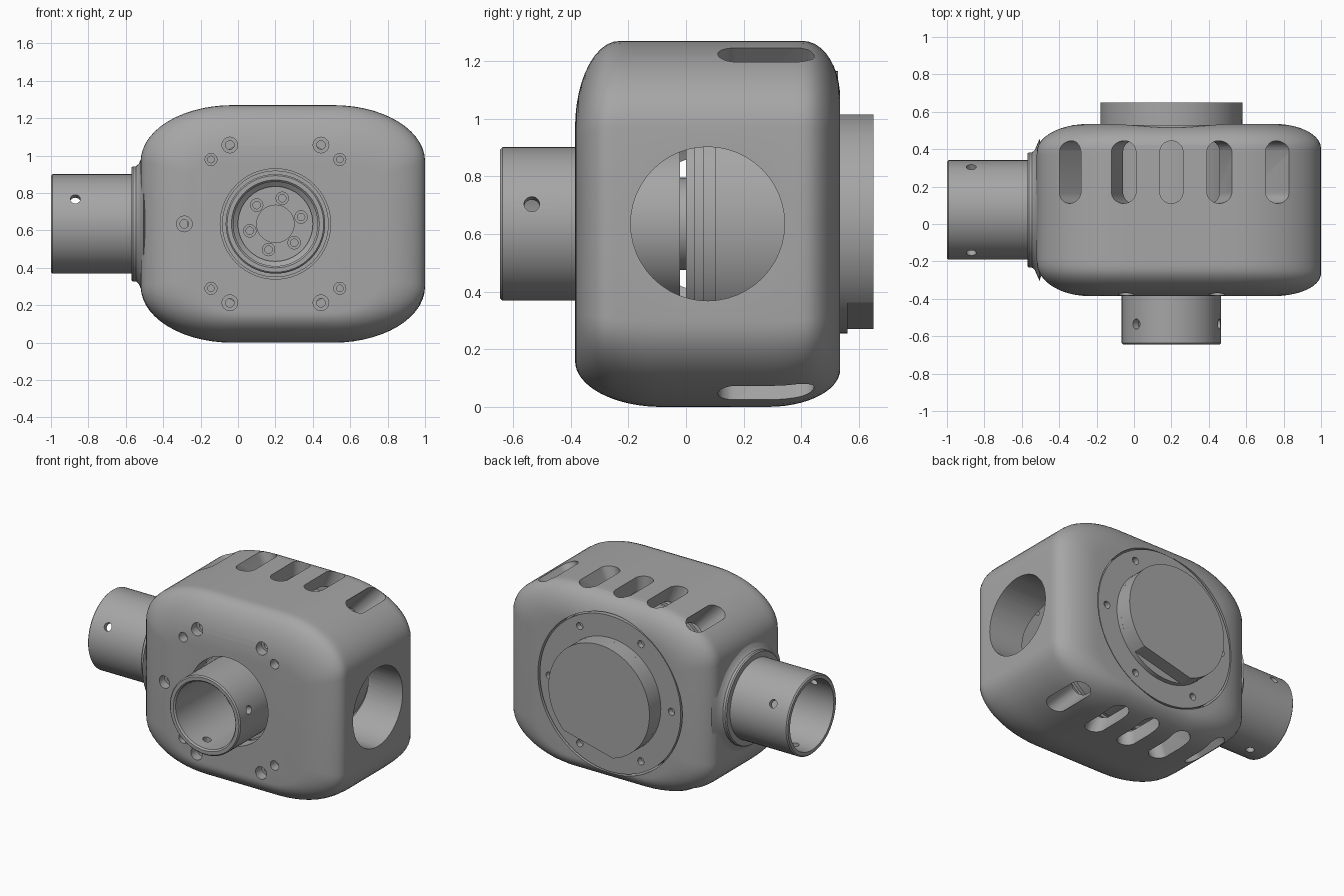
import bpy, bmesh, math
from mathutils import Vector, Matrix

if "Cube" in bpy.data.objects:
    bpy.data.objects.remove(bpy.data.objects["Cube"])

grey = bpy.data.materials.new("machined_grey")
grey.use_nodes = True
COLOR = (0.38, 0.38, 0.38, 1)
grey.diffuse_color = COLOR
grey.node_tree.nodes["Principled BSDF"].inputs["Base Color"].default_value = COLOR

CX, CY, CZ = 0.2, 0.075, 0.635     # centre lines of the bore and the side tube
X, Y = Vector((1, 0, 0)), Vector((0, 1, 0))


def finish(name, bm):
    bmesh.ops.remove_doubles(bm, verts=bm.verts, dist=1e-5)
    bmesh.ops.recalc_face_normals(bm, faces=bm.faces)
    mesh = bpy.data.meshes.new(name)
    bm.to_mesh(mesh)
    bm.free()
    mesh.materials.append(grey)
    obj = bpy.data.objects.new(name, mesh)
    bpy.context.collection.objects.link(obj)
    return obj


def skin(name, rings, closed=False):
    """Join rings of points with quads; cap the ends unless closed."""
    bm = bmesh.new()
    rows = [[bm.verts.new(p) for p in ring] for ring in rings]
    n = len(rows[0])
    pairs = list(zip(rows, rows[1:])) + ([(rows[-1], rows[0])] if closed else [])
    for a, b in pairs:
        for i in range(n):
            j = (i + 1) % n
            bm.faces.new((a[i], a[j], b[j], b[i]))
    if not closed:
        bm.faces.new(rows[0])
        bm.faces.new(rows[-1])
    return finish(name, bm)


def lathe(name, profile, origin, axis, sides=64, closed=False):
    """Turn (radius, distance along axis) points about an axis."""
    m = Matrix.Translation(origin) @ axis.to_track_quat('Z', 'Y').to_matrix().to_4x4()
    turn = [2 * math.pi * i / sides for i in range(sides)]
    rings = [[m @ Vector((r * math.cos(t), r * math.sin(t), d)) for t in turn]
             for r, d in profile]
    return skin(name, rings, closed)


def rod(name, r, a, b, origin, axis, sides=64):
    return lathe(name, [(r, a), (r, b)], origin, axis, sides)


def cut(target, cutters):
    for c in cutters:
        c.hide_render = True
        mod = target.modifiers.new("cut", 'BOOLEAN')
        mod.operation, mod.solver, mod.object = 'DIFFERENCE', 'EXACT', c
    graph = bpy.context.evaluated_depsgraph_get()
    mesh = bpy.data.meshes.new_from_object(target.evaluated_get(graph))
    target.modifiers.clear()
    target.data = mesh
    for c in cutters:
        bpy.data.objects.remove(c)


def around(angle, radius):
    """Offset in the x-z plane."""
    a = math.radians(angle)
    return Vector((math.cos(a), 0, math.sin(a))) * radius


# Housing: rounded sections lofted from front to back
Y0, Y1 = -0.385, 0.535
FRONT = dict(left=(.28, .18), right=(.25, .12), top=(.30, .155), low=(.16, .30))
BACK = dict(left=(.28, .15), right=(.25, .13), top=(.20, .13), low=(.13, .25))


def inset(side, y):
    total = 0
    for table, d in ((FRONT, y - Y0), (BACK, Y1 - y)):
        amount, depth = table[side]
        if d < depth:
            total += amount * (1 - math.sqrt(max(0, 1 - (1 - d / depth) ** 2)))
    return total


def section(y, steps=14):
    il, ir, it, ib = (inset(s, y) for s in ("left", "right", "top", "low"))
    x0, x1, z0, z1 = -0.52 + il, 1.0 - ir, ib, 1.27 - it
    corners = [(x1, z1, 1, 1, ir, it), (x0, z1, -1, 1, il, it),
               (x0, z0, -1, -1, il, ib), (x1, z0, 1, -1, ir, ib)]
    ring = []
    for q, (x, z, sx, sz, ix, iz) in enumerate(corners):
        rx, rz = 0.49 - 0.9 * ix, 0.30 - 0.75 * iz
        for k in range(steps + 1):
            t = math.pi / 2 * (q + k / steps)
            ring.append((x - sx * rx + rx * math.cos(t), y, z - sz * rz + rz * math.sin(t)))
    return ring


N = 40
levels = [(Y0 + Y1) / 2 - (Y1 - Y0) / 2 * math.cos(math.pi * i / N) for i in range(N + 1)]
housing = skin("housing", [section(y) for y in levels])

# Bore, side openings and output opening
hub = Vector((CX, 0, CZ))
side = Vector((0, CY, CZ))
cutters = [rod("bore", .54, -.28, .8, hub, Y, 96),
           rod("side_opening", .267, .2, 1.2, side, X, 48),
           rod("tube_opening", .235, -.8, 0, side, X),
           rod("output_opening", .295, -.6, 0, hub, Y)]


# Cooling slots pointing at the bore centre, above and below
def slot(angle):
    outline = [(.0625 * math.cos(t), .2775 + (.105 if math.sin(t) > 0 else -.105)
                + .0625 * math.sin(t))
               for t in (math.pi * (i + .5) / 12 for i in range(24))]
    m = Matrix.Translation((CX, 0, CZ)) @ Matrix.Rotation(math.radians(angle), 4, 'Y')
    return skin("slot", [[m @ Vector((u, v, d)) for u, v in outline] for d in (.35, 1.3)])


cutters += [slot(base + a) for base in (0, 180) for a in (-44, -22, 0, 22, 44)]

# Counterbored screw holes in the front wall
for angles, r in (((60, 120, 180, 240, 300), .042), ((45, 135, 225, 315), .032)):
    for a in angles:
        cutters.append(lathe("screw_hole", [(r, -.5), (r, -.32), (r * .55, -.32), (r * .55, -.2)],
                             hub + around(a, .487), Y, 24))
cut(housing, cutters)

# Side tube with its collar and radial pin holes
side_tube = lathe("side_tube", [(.235, -1), (.258, -1), (.266, -.992), (.266, -.5), (.235, -.5)],
                  side, X, closed=True)
cut(side_tube, [rod("pin_hole", .027, .1, .4, Vector((-.87, CY, CZ)),
                    Vector((0, math.cos(a), math.sin(a))), 20)
                for a in map(math.radians, (30, 150, 270))])
lathe("tube_collar", [(.26, -.57), (.302, -.57), (.308, -.562), (.308, -.545), (.322, -.53),
                      (.35, -.518), (.38, -.505), (.26, -.47)], side, X, closed=True)

# Output cup with radial pin holes and a ring of bolts
output_cup = lathe("output_cup", [(.001, -.02), (.285, -.02), (.285, -.3), (.266, -.3),
                                  (.266, -.637), (.258, -.645), (.235, -.645), (.225, -.635),
                                  (.225, -.14), (.2, -.12), (.2, -.1), (.1, -.1), (.1, -.085),
                                  (.001, -.085)], hub, Y, closed=True)
cut(output_cup, [rod("pin_hole", .027, .1, .4, Vector((CX, -.535, CZ)), around(a, 1), 20)
                 for a in (15, 135, 255)])
for k in range(6):
    spot = hub + around(15 + 60 * k, .142)
    lathe("output_bolt", [(.02, -.105), (.02, -.13), (.036, -.13), (.036, -.09), (.02, -.09)],
          spot, Y, 20, closed=True)

# Drive unit inside the bore
lathe("drive_unit", [(.16, -.02), (.16, 0), (.44, 0), (.44, .03), (.47, .03), (.47, .06),
                     (.45, .06), (.45, .1), (.47, .1), (.47, .47)], hub, Y, 96)

# Back flange with screw holes
flange = rod("back_flange", .53, .45, .528, hub, Y, 96)
cut(flange, [rod("screw_hole", .024, .49, .6, hub + around(60 * k, .46), Y, 20)
             for k in range(6)])

# Round back cover with one flat on its rim
rod("cover_base", .38, .5, .56, hub, Y, 96)
FLAT, HALF = -76, 30
arc = [FLAT + HALF + (360 - 2 * HALF) * i / 80 for i in range(81)]
skin("back_cover", [[hub + around(a, .38) + Y * d for a in arc] for d in (.55, .65)])

for obj in bpy.context.collection.objects:
    obj.select_set(obj.type == 'MESH' and grey.name in obj.data.materials)
    if obj.select_get():
        bpy.context.view_layer.objects.active = obj
bpy.ops.object.shade_smooth_by_angle(angle=math.radians(30))
bpy.ops.object.select_all(action='DESELECT')
